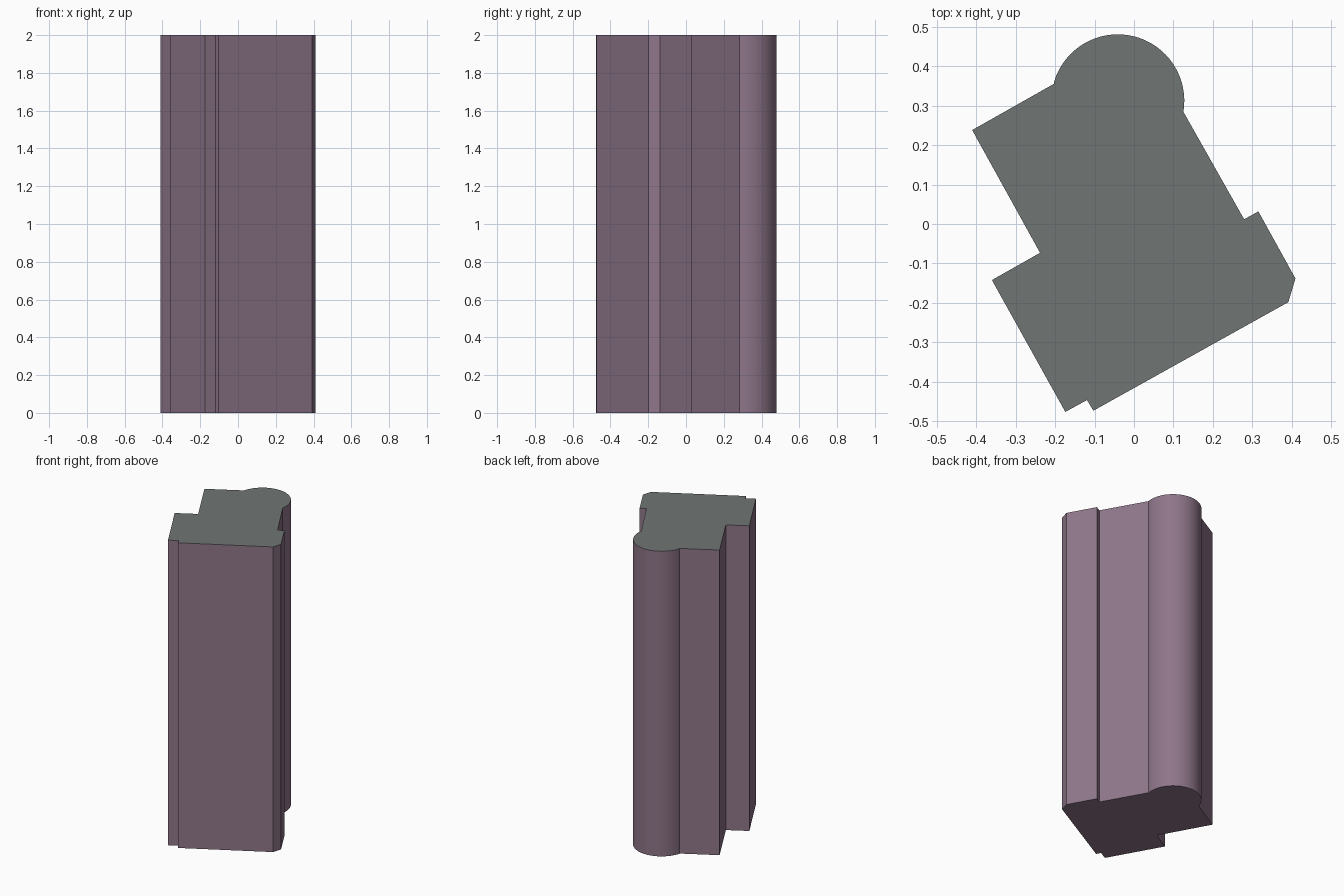
import bpy, bmesh, math

if "Cube" in bpy.data.objects:
    bpy.data.objects.remove(bpy.data.objects["Cube"])

HEIGHT = 2.0


def material(name, rgb):
    m = bpy.data.materials.new(name)
    m.diffuse_color = (*rgb, 1)
    m.use_nodes = True
    m.node_tree.nodes["Principled BSDF"].inputs["Base Color"].default_value = m.diffuse_color
    return m


# Round bay on the back, traced clockwise
cx, cy, r = -0.041, 0.312, 0.1685
a0, a1, steps = math.radians(163), math.radians(-9.5), 32
bay = [(cx + r * math.cos(a0 + (a1 - a0) * i / steps),
        cy + r * math.sin(a0 + (a1 - a0) * i / steps)) for i in range(steps + 1)]

# Full footprint: back wing, bay, right step, chamfered corner, front notch, left wing
outline = [(-0.41, 0.238), (-0.203, 0.355)] + bay + [
    (0.279, 0.012), (0.315, 0.032), (0.409, -0.138), (0.391, -0.198),
    (-0.103, -0.473), (-0.119, -0.446), (-0.174, -0.476),
    (-0.36, -0.142), (-0.238, -0.073)]

# Extrude the footprint into the tower
bm = bmesh.new()
base = bm.faces.new([bm.verts.new((x, y, 0)) for x, y in reversed(outline)])
ext = bmesh.ops.extrude_face_region(bm, geom=[base], use_keep_orig=True)
top_verts = [g for g in ext["geom"] if isinstance(g, bmesh.types.BMVert)]
bmesh.ops.translate(bm, verts=top_verts, vec=(0, 0, HEIGHT))
bmesh.ops.recalc_face_normals(bm, faces=bm.faces)

# Roof face takes the second material
for f in bm.faces:
    f.material_index = 1 if f.normal.z > 0.5 else 0

mesh = bpy.data.meshes.new("tower_block")
bm.to_mesh(mesh)
bm.free()
mesh.materials.append(material("wall", (0.27, 0.18, 0.25)))
mesh.materials.append(material("roof", (0.16, 0.18, 0.175)))

tower = bpy.data.objects.new("tower_block", mesh)
bpy.context.collection.objects.link(tower)
bpy.context.view_layer.objects.active = tower
tower.select_set(True)
bpy.ops.object.shade_smooth_by_angle(angle=math.radians(25))
